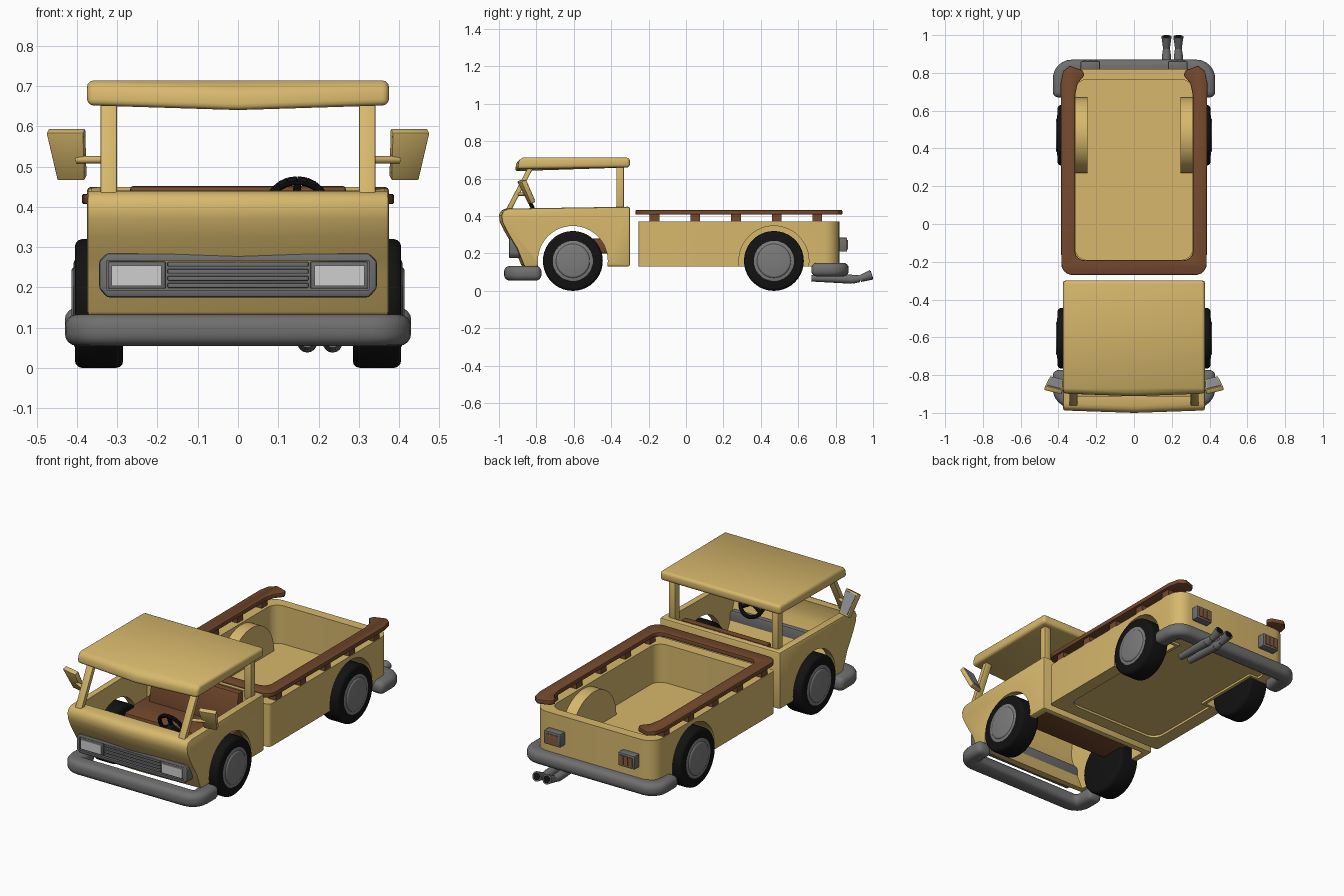
import bpy, bmesh, math
from mathutils import Vector, Matrix

if "Cube" in bpy.data.objects:
    bpy.data.objects.remove(bpy.data.objects["Cube"])


def material(name, r, g, b):
    m = bpy.data.materials.new(name)
    m.use_nodes = True
    m.diffuse_color = (r, g, b, 1)
    m.node_tree.nodes["Principled BSDF"].inputs["Base Color"].default_value = (r, g, b, 1)
    return m


SAND = material("sand paint", 0.68, 0.48, 0.15)
WOOD = material("brown wood", 0.17, 0.065, 0.026)
RUBBER = material("black rubber", 0.006, 0.006, 0.006)
METAL = material("grey metal", 0.16, 0.16, 0.16)
HUB = material("hub grey", 0.2, 0.2, 0.2)
LAMP = material("lamp white", 0.62, 0.62, 0.62)
GLASS = material("mirror grey", 0.3, 0.31, 0.33)
TAIL = material("tail lamp brown", 0.25, 0.1, 0.04)
parts = []


def add(name, bm, mat, bevel=0, mirror=False, segments=2):
    bmesh.ops.recalc_face_normals(bm, faces=bm.faces)
    me = bpy.data.meshes.new(name)
    bm.to_mesh(me)
    bm.free()
    me.materials.append(mat)
    ob = bpy.data.objects.new(name, me)
    bpy.context.collection.objects.link(ob)
    parts.append(ob)
    if bevel:
        b = ob.modifiers.new("bevel", 'BEVEL')
        b.width, b.segments = bevel, segments
        b.limit_method, b.angle_limit = 'ANGLE', math.radians(40)
        b.use_clamp_overlap = False
    if mirror:
        ob.modifiers.new("mirror", 'MIRROR')
    return ob


def prism(pts, axis, a, b):
    """Extrude a 2D outline along an axis from a to b."""
    place = {'x': lambda p, t: (t, p[0], p[1]),
             'y': lambda p, t: (p[0], t, p[1]),
             'z': lambda p, t: (p[0], p[1], t)}[axis]
    bm = bmesh.new()
    lo = [bm.verts.new(place(p, a)) for p in pts]
    hi = [bm.verts.new(place(p, b)) for p in pts]
    bm.faces.new(lo)
    bm.faces.new(hi)
    for i in range(len(pts)):
        j = (i + 1) % len(pts)
        bm.faces.new((lo[i], lo[j], hi[j], hi[i]))
    return bm


def box(x0, x1, y0, y1, z0, z1):
    return prism([(x0, y0), (x1, y0), (x1, y1), (x0, y1)], 'z', z0, z1)


def tube(path, sides=16):
    """Chain of cones through (point, radius) pairs."""
    bm = bmesh.new()
    for (p, r), (q, s) in zip(path, path[1:]):
        p, q = Vector(p), Vector(q)
        rot = (q - p).to_track_quat('Z', 'Y').to_matrix().to_4x4()
        bmesh.ops.create_cone(bm, cap_ends=True, segments=sides, radius1=r, radius2=s,
                              depth=(q - p).length, matrix=Matrix.Translation((p + q) / 2) @ rot)
    return bm


def arc(cx, cy, r, a0, a1, n=6):
    angles = [math.radians(a0 + (a1 - a0) * i / n) for i in range(n + 1)]
    return [(cx + r * math.cos(a), cy + r * math.sin(a)) for a in angles]


def mirrored(half):
    return half + [(-x, y) for x, y in reversed(half)]


def rounded(x, y0, y1, r0, r1):
    return mirrored(arc(x - r0, y0 + r0, r0, -90, 0) + arc(x - r1, y1 - r1, r1, 0, 90))


def boolean(ob, bm, op='DIFFERENCE'):
    cutter = add(ob.name + " cutter", bm, SAND)
    parts.remove(cutter)
    cutter.hide_render = True
    cutter.hide_set(True)
    m = ob.modifiers.new("boolean", 'BOOLEAN')
    m.object, m.operation, m.solver = cutter, op, 'EXACT'
    return cutter


def bow(bm, front, push, sag):
    """Push the middle of the front forward and let its lower edge sag."""
    bmesh.ops.bisect_plane(bm, geom=bm.verts[:] + bm.edges[:] + bm.faces[:],
                           plane_co=(0, 0, 0), plane_no=(1, 0, 0))
    for v in bm.verts:
        if v.co.y < front:
            mid = 1 - min(1, abs(v.co.x) / 0.37)
            v.co.y -= push * mid
            v.co.z -= sag * mid
    return bm


FRONT, REAR, AXLE, ARCH = -0.605, 0.47, 0.16, 0.187

# Cab shell
nose = [(-0.30, 0.13), (-0.30, 0.45), (-0.95, 0.44), (-0.975, 0.43), (-0.987, 0.405),
        (-0.983, 0.37), (-0.962, 0.325), (-0.93, 0.27), (-0.905, 0.23), (-0.865, 0.13)]
cab = add("cab_body", bow(prism(nose, 'x', -0.375, 0.375), -0.8, 0.013, 0), SAND, 0.01)
cavity = [(-0.33, 0), (-0.80, 0), (-0.83, 0.13), (-0.88, 0.25), (-0.91, 0.33),
          (-0.92, 0.38), (-0.89, 0.6), (-0.33, 0.6)]
cutters = [boolean(cab, prism(cavity, 'x', -0.335, 0.335)),
           boolean(cab, prism(arc(FRONT, AXLE, ARCH, 0, 360, 48)[:-1], 'x', -0.6, 0.6))]

# Roof and pillars
roof = prism([(-0.30, 0.66), (-0.30, 0.712), (-0.87, 0.714), (-0.893, 0.70), (-0.90, 0.652)],
             'x', -0.375, 0.375)
add("roof", bow(roof, -0.88, 0.014, 0.012), SAND, 0.016, segments=3)
add("front_pillar", prism([(-0.965, 0.43), (-0.935, 0.43), (-0.81, 0.67), (-0.84, 0.67)],
                          'x', 0.30, 0.342), SAND, 0.005, True)
add("rear_pillar", box(0.30, 0.342, -0.372, -0.332, 0.43, 0.67), SAND, 0.005, True)

# Wing mirrors
turn = (Matrix.Translation((0.42, -0.852, 0.53)) @ Matrix.Rotation(math.radians(14), 4, 'Z')
        @ Matrix.Rotation(math.radians(26), 4, 'X'))
for name, w, y0, y1, h, mat in (("mirror_shell", 0.044, -0.013, 0.013, 0.066, SAND),
                                ("mirror_glass", 0.036, 0.012, 0.016, 0.056, GLASS)):
    bm = prism([(-w + 0.008, -h), (w - 0.01, -h), (w + 0.004, h), (-w - 0.003, h)], 'y', y0, y1)
    bm.transform(turn)
    add(name, bm, mat, 0.004 if mat == SAND else 0, True)
add("mirror_arm", tube([((0.32, -0.90, 0.517), 0.009), ((0.40, -0.86, 0.517), 0.009)]),
    SAND, 0, True)

# Bench seat
add("seat_cushion", box(-0.31, 0.31, -0.60, -0.335, 0.20, 0.28), WOOD, 0.01)
add("seat_back", prism([(-0.335, 0.25), (-0.335, 0.452), (-0.375, 0.452), (-0.42, 0.25)],
                       'x', -0.268, 0.268), WOOD, 0.008)

# Steering wheel
centre = Vector((0.147, -0.80, 0.40))
tilt = Matrix.Translation(centre) @ Matrix.Rotation(math.radians(25), 4, 'X')
ring = [(tilt @ Vector((x, 0, z)), 0.011) for x, z in arc(0, 0, 0.072, 0, 360, 20)]
add("steering_rim", tube(ring, 8), RUBBER)
for a in (90, 210, 330):
    tip = tilt @ Vector((0.07 * math.cos(math.radians(a)), 0, 0.07 * math.sin(math.radians(a))))
    add("steering_spoke", tube([(centre, 0.012), (tip, 0.009)], 8), RUBBER)
add("steering_column", tube([(centre, 0.018), ((0.147, -0.90, 0.35), 0.014)]), RUBBER)

# Grille with headlamps
frame = mirrored([(0.325, 0.175), (0.345, 0.197), (0.345, 0.265), (0.325, 0.285)])
grille = add("grille_frame", prism(frame, 'y', -0.947, -0.87), METAL, 0.008)
cutters.append(boolean(grille, box(-0.325, 0.325, -1.1, -0.932, 0.194, 0.267)))
for i in range(4):
    z = 0.199 + i * 0.0175
    add("grille_slat", box(-0.175, 0.175, -0.944, -0.93, z, z + 0.012), METAL, 0.003)
add("headlamp_bezel", box(0.18, 0.322, -0.942, -0.93, 0.197, 0.264), METAL, 0.003, True)
add("headlamp", box(0.19, 0.314, -0.947, -0.94, 0.204, 0.255), LAMP, 0, True)

# Load bed with inner wheel housings
bed = add("bed_tub", prism(rounded(0.375, -0.255, 0.82, 0.02, 0.08), 'z', 0.13, 0.37), SAND)
cutters.append(boolean(bed, prism(rounded(0.31, -0.19, 0.765, 0.06, 0.06), 'z', 0.155, 0.6)))
cutters.append(boolean(bed, prism(rounded(0.30, -0.18, 0.755, 0.06, 0.06), 'z', 0, 0.143)))
housing = arc(REAR, AXLE, 0.2, 0, 180, 28) + [(REAR - 0.2, 0.131), (REAR + 0.2, 0.131)]
well = arc(REAR, AXLE, ARCH, 0, 360, 48)[:-1]
for s in (1, -1):
    fender = boolean(bed, prism(housing, 'x', 0.245 * s, 0.35 * s), 'UNION')
    cutters += [fender, boolean(bed, prism(well, 'x', 0.262 * s, 0.6 * s))]

# Wooden rail around the bed and its posts
rail = (arc(0.325, -0.21, 0.06, -90, 0)
        + [(0.388, 0.75), (0.375, 0.81), (0.34, 0.837), (0.275, 0.815), (0.262, 0.788),
           (0.298, 0.745), (0.312, 0.68)]
        + arc(0.262, -0.142, 0.05, 0, -90))
add("bed_rail", prism(mirrored(rail), 'z', 0.407, 0.432), WOOD, 0.005)
for i in range(5):
    y = -0.168 + i * 0.2175
    add("rail_post", box(0.325, 0.372, y - 0.026, y + 0.026, 0.365, 0.41), WOOD, 0, True)

# Wheels
for label, y in (("front", FRONT), ("rear", REAR)):
    def disc(x0, x1, r):
        return tube([((x0, y, AXLE), r), ((x1, y, AXLE), r)], 40)
    add(label + "_tyre", disc(0.285, 0.405, 0.16), RUBBER, 0.018, True, 3)
    add(label + "_hub", disc(0.33, 0.408, 0.11), HUB, 0.008, True)
    add(label + "_hub_cap", disc(0.35, 0.414, 0.092), HUB, 0.012, True, 3)

# Wraparound bumpers
wrap = mirrored([(0.34, 0.67), (0.43, 0.67)] + arc(0.33, 0.77, 0.1, 0, 90) + [(0, 0.87)])
wrap = [p for i, p in enumerate(wrap) if p != wrap[i - 1]]
wrap = wrap + [(-0.34, 0.78), (0.34, 0.78)]
add("rear_bumper", prism(wrap, 'z', 0.077, 0.15), METAL, 0.03, segments=4)
add("front_bumper", prism([(x, -y - 0.103) for x, y in wrap], 'z', 0.055, 0.133),
    METAL, 0.03, segments=4)

# Tail lamps
add("tail_lamp_housing", box(0.18, 0.282, 0.81, 0.862, 0.21, 0.285), METAL, 0.005, True)
for i in range(3):
    x = 0.192 + i * 0.028
    add("tail_lamp", box(x, x + 0.021, 0.86, 0.866, 0.222, 0.273), TAIL, 0, True)

# Twin exhaust
for x in (0.172, 0.235):
    path = [(0.67, 0.068, 0.018), (0.85, 0.064, 0.024), (0.89, 0.062, 0.024),
            (0.93, 0.065, 0.018), (0.992, 0.086, 0.027)]
    add("exhaust_pipe", tube([((x, y, z), r) for y, z, r in path]), METAL)
    add("exhaust_mouth", tube([((x, 0.985, 0.0837), 0.019), ((x, 0.994, 0.0867), 0.02)]), RUBBER)

# Bake modifiers, drop cutters, shade
deps = bpy.context.evaluated_depsgraph_get()
baked = [(ob, bpy.data.meshes.new_from_object(ob.evaluated_get(deps))) for ob in parts]
for ob, me in baked:
    ob.modifiers.clear()
    ob.data = me
for c in cutters:
    bpy.data.objects.remove(c)
bpy.ops.object.select_all(action='DESELECT')
for ob in parts:
    ob.select_set(True)
bpy.context.view_layer.objects.active = cab
bpy.ops.object.shade_smooth_by_angle(angle=math.radians(35))
